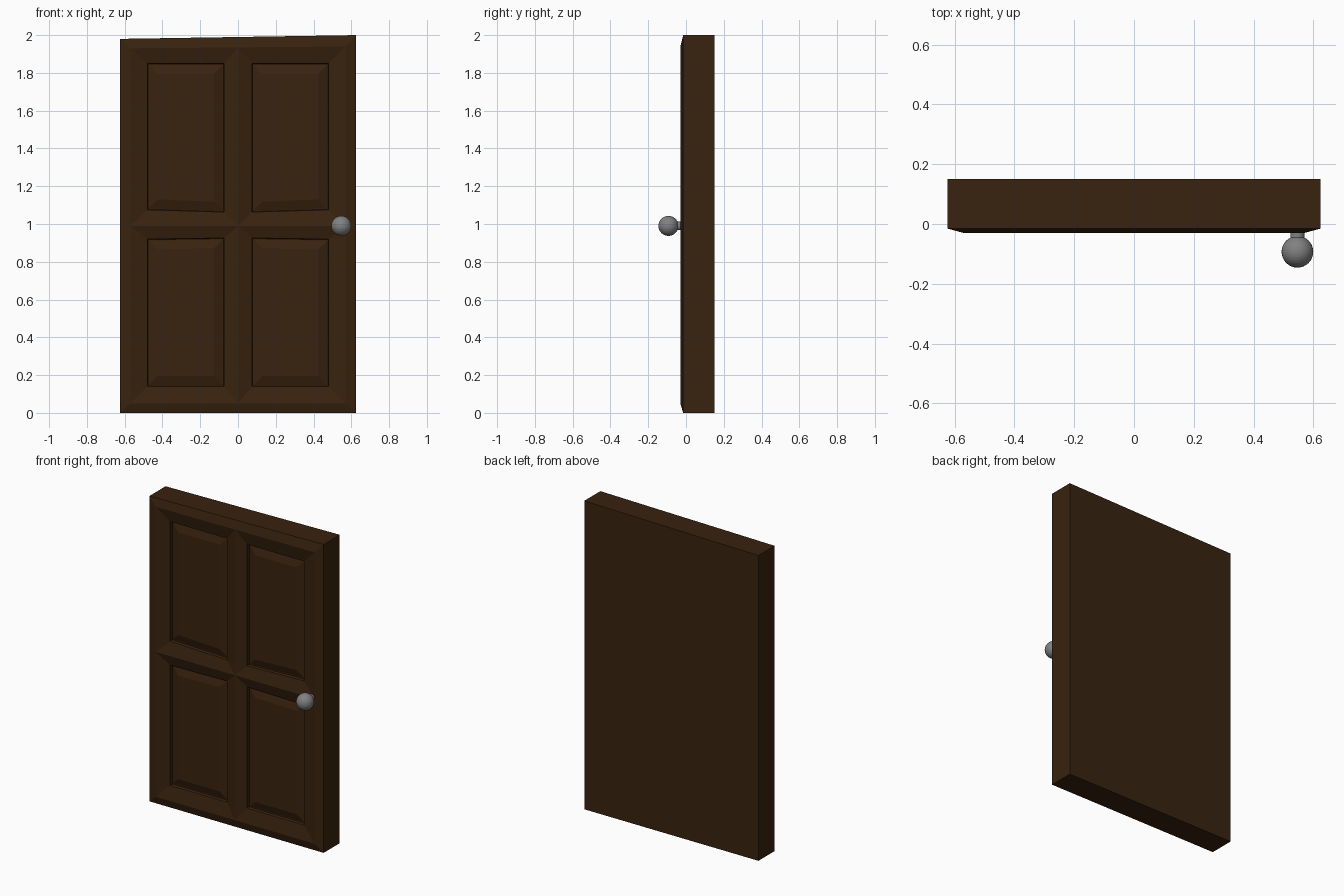
import bpy, bmesh, math

cube = bpy.data.objects.get("Cube")
if cube:
    bpy.data.objects.remove(cube)


def material(name, rgb):
    m = bpy.data.materials.new(name)
    m.use_nodes = True
    m.diffuse_color = (*rgb, 1)
    node = m.node_tree.nodes["Principled BSDF"]
    node.inputs["Base Color"].default_value = (*rgb, 1)
    node.inputs["Roughness"].default_value = 0.6
    return m


def finish(name, bm, mat):
    bmesh.ops.recalc_face_normals(bm, faces=bm.faces)
    mesh = bpy.data.meshes.new(name)
    bm.to_mesh(mesh)
    bm.free()
    mesh.materials.append(mat)
    ob = bpy.data.objects.new(name, mesh)
    bpy.context.collection.objects.link(ob)
    return ob


wood = material("dark brown wood", (0.040, 0.0165, 0.0045))
metal = material("grey metal", (0.22, 0.22, 0.22))

# Door slab: outline, ridge grid and four sunken panels in one mesh
HALF, RIDGE_X, MID_Z = 0.625, 0.57, 0.99
EDGE_Y, RIDGE_Y, BACK_Y = -0.015, -0.03, 0.15
around = [(0, 0), (1, 0), (2, 0), (2, 1), (2, 2), (1, 2), (0, 2), (0, 1)]
bm = bmesh.new()


def grid(half, low, top_left, top_right, y):
    points = {}
    for i, x in enumerate((-half, 0, half)):
        top = top_left + (top_right - top_left) * i / 2
        for j, z in enumerate((low, MID_Z, top)):
            points[i, j] = (x, y, z)
    return points


def bridge(a, b):
    for k in range(len(a)):
        n = (k + 1) % len(a)
        bm.faces.new((a[k], a[n], b[n], b[k]))


outer = grid(HALF, 0, 1.98, 2.0, EDGE_Y)
back = [bm.verts.new((outer[k][0], BACK_Y, outer[k][2])) for k in around]
edge = [bm.verts.new(outer[k]) for k in around]
ridge = {k: bm.verts.new(p) for k, p in grid(RIDGE_X, 0.05, 1.93, 1.94, RIDGE_Y).items()}
bm.faces.new(back)
bridge(back, edge)
bridge(edge, [ridge[k] for k in around])

# Each panel: sloped moulding, narrow groove, bevelled raised field
steps = [(0, -0.01), (0.003, 0.008), (0.008, 0.008), (0.055, -0.008)]
for i in (0, 1):
    for j in (0, 1):
        loop = [ridge[i, j], ridge[i + 1, j], ridge[i + 1, j + 1], ridge[i, j + 1]]
        side = 1 if i else -1
        outer_z, inner_z = (1.85, 1.075) if j else (0.14, 0.92)
        skew_z = -0.012 if j else 0.006
        for inset, y in steps:
            ring = []
            for a, b in ((0, 0), (1, 0), (1, 1), (0, 1)):
                near_x, near_z = a != i, b != j
                x = side * (0.073 if near_x else 0.48)
                z = inner_z if near_z else outer_z
                if near_x and near_z:
                    z += skew_z
                x += inset * (1 - 2 * a)
                z += inset * (1 - 2 * b)
                ring.append(bm.verts.new((x, y, z)))
            bridge(loop, ring)
            loop = ring
        bm.faces.new(loop)
finish("door_panel", bm, wood)

# Knob and its stem
bpy.ops.mesh.primitive_uv_sphere_add(segments=32, ring_count=16, radius=0.053,
                                     location=(0.547, -0.093, 0.99))
knob = bpy.context.object
knob.name = "door_knob"
bpy.ops.mesh.primitive_cylinder_add(vertices=32, radius=0.023, depth=0.07,
                                    location=(0.547, -0.035, 0.99),
                                    rotation=(math.pi / 2, 0, 0))
stem = bpy.context.object
stem.name = "knob_stem"
for ob in (knob, stem):
    ob.data.materials.append(metal)
